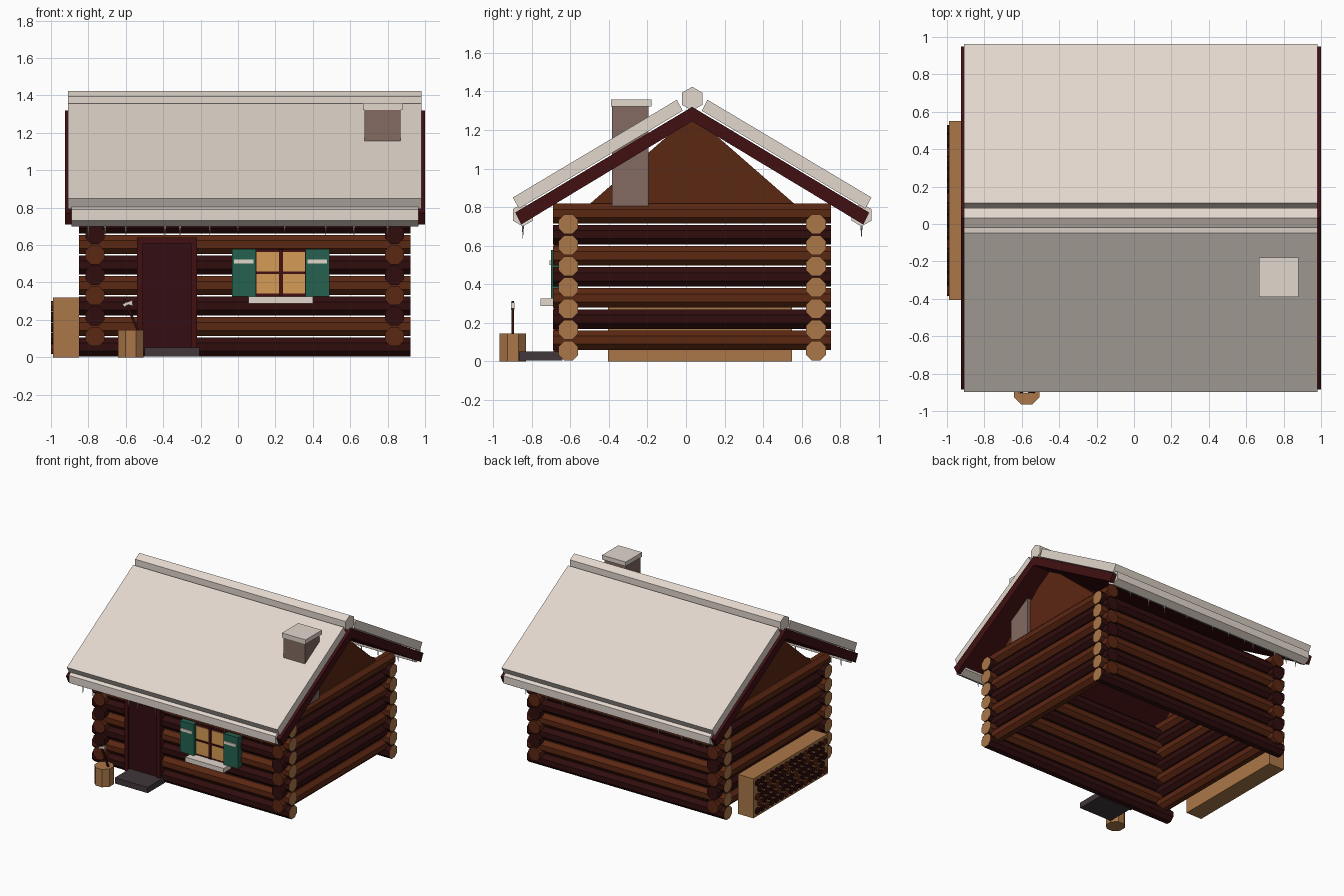
import bpy, bmesh, math, random
from mathutils import Vector

if "Cube" in bpy.data.objects:
    bpy.data.objects.remove(bpy.data.objects["Cube"])

random.seed(4)
CX, CY = 0.036, 0.032          # centre of the cabin


def material(name, rgb):
    m = bpy.data.materials.new(name)
    m.diffuse_color = (*rgb, 1)
    m.use_nodes = True
    m.node_tree.nodes["Principled BSDF"].inputs["Base Color"].default_value = m.diffuse_color
    return m


SNOW = material("snow", (0.76, 0.68, 0.61))
BROWN = material("brown_log", (0.105, 0.020, 0.006))
DARK = material("dark_log", (0.030, 0.004, 0.004))
RED = material("dark_red_trim", (0.052, 0.005, 0.006))
TAN = material("cut_wood", (0.40, 0.185, 0.065))
GREEN = material("green_shutter", (0.018, 0.12, 0.078))
GLOW = material("lit_window", (0.66, 0.33, 0.09))
STONE = material("chimney_stone", (0.23, 0.145, 0.12))
SLATE = material("step_slate", (0.052, 0.038, 0.042))
DOOR = material("door_wood", (0.032, 0.004, 0.007))


def prism(name, axis, pts, a, b, mat, end_mat=None, tip=1.0):
    """Extrude a 2D outline along an axis from a to b; tip scales the far end."""
    bm = bmesh.new()
    mid = [sum(p[i] for p in pts) / len(pts) for i in (0, 1)]

    def ring(t, s):
        out = []
        for p in pts:
            u, v = (mid[i] + (p[i] - mid[i]) * s for i in (0, 1))
            out.append(bm.verts.new({'x': (t, u, v), 'y': (u, t, v), 'z': (u, v, t)}[axis]))
        return out

    r0, r1 = ring(a, 1), ring(b, tip)
    n = len(pts)
    caps = [bm.faces.new(r0), bm.faces.new(r1)]
    for i in range(n):
        bm.faces.new((r0[i], r0[(i + 1) % n], r1[(i + 1) % n], r1[i]))
    if end_mat:
        for f in caps:
            f.material_index = 1
    bmesh.ops.recalc_face_normals(bm, faces=bm.faces)
    me = bpy.data.meshes.new(name)
    bm.to_mesh(me)
    bm.free()
    me.materials.append(mat)
    if end_mat:
        me.materials.append(end_mat)
    ob = bpy.data.objects.new(name, me)
    bpy.context.collection.objects.link(ob)
    return ob


def ngon(u, v, r, n, turn=0.5):
    return [(u + r * math.cos(2 * math.pi * (i + turn) / n),
             v + r * math.sin(2 * math.pi * (i + turn) / n)) for i in range(n)]


def box(name, x, y, z, mat):
    return prism(name, 'z', [(x[0], y[0]), (x[1], y[0]), (x[1], y[1]), (x[0], y[1])], z[0], z[1], mat)


def flip(pts):
    """Mirror a (y, z) outline front to back."""
    return [(2 * CY - y, z) for y, z in pts]


# Log walls: long logs and side logs interlock half a log apart
for i in range(7):
    for label, y in (("front", -0.61), ("back", 0.674)):
        prism(f"{label}_log", 'x', ngon(y, 0.055 + 0.1095 * i, 0.055, 8), -0.85, 0.922,
              BROWN if i % 2 else DARK, TAN)
    for label, x in (("left", -0.765), ("right", 0.837)):
        prism(f"{label}_log", 'y', ngon(x, 0.11 + 0.1095 * i, 0.055, 8), -0.69, 0.753,
              DARK if i % 2 else BROWN)

# Gable triangles above the side walls
for label, s in (("left", -1), ("right", 1)):
    prism(f"{label}_gable", 'x', [(CY - 0.55, 0.8), (CY + 0.55, 0.8), (CY, 1.28)],
          CX + s * 0.77, CX + s * 0.81, BROWN)

# Roof boards, snow blanket, eave snow and icicles on both slopes
roof = [(CY, 1.32), (CY, 1.245), (-0.855, 0.71), (-0.886, 0.772)]
blanket = [(-0.898, 0.85), (-0.866, 0.792), (-0.018, 1.3), (-0.047, 1.357)]
eave = ngon(-0.846, 0.76, 0.06, 6)
for label, side in (("front", list), ("back", flip)):
    prism(f"{label}_roof_boards", 'x', side(roof), -0.925, 1.0, RED)
    prism(f"{label}_roof_snow", 'x', side(blanket), -0.908, 0.982, SNOW)
    prism(f"{label}_eave_snow", 'x', side([(y, z) for y, z in ngon(-0.846, 0.76, 0.06, 6, 0.5)]),
          -0.89, 0.965, SNOW)
    y = side([(-0.846, 0)])[0][0]
    for x in (-0.8, -0.71, -0.6, -0.39, -0.31, -0.15, 0.0, 0.25, 0.47, 0.62, 0.8):
        prism(f"{label}_icicle", 'z', ngon(x, y, 0.007, 5), 0.715,
              random.uniform(0.635, 0.675), SNOW, tip=0.1)
prism("ridge_snow", 'x', ngon(CY, 1.362, 0.062, 6), -0.908, 0.982, SNOW)

# Chimney with snow cap
box("chimney", (0.677, 0.87), (-0.383, -0.195), (0.79, 1.33), STONE)
box("chimney_snow", (0.667, 0.88), (-0.39, -0.18), (1.322, 1.357), SNOW)

# Door and its frame
box("door_panel", (-0.51, -0.25), (-0.674, -0.6), (0.045, 0.61), DOOR)
for x in (-0.54, -0.25):
    box("door_post", (x, x + 0.032), (-0.686, -0.6), (0.03, 0.64), RED)
box("door_lintel", (-0.51, -0.25), (-0.686, -0.6), (0.605, 0.64), RED)
box("door_step", (-0.5, -0.205), (-0.865, -0.64), (0.005, 0.052), SLATE)

# Window with cross bars, shutters and a snowy sill
box("window_backing", (0.085, 0.375), (-0.676, -0.6), (0.325, 0.58), RED)
for x in (0.1, 0.241):
    for z in (0.34, 0.459):
        box("window_pane", (x, x + 0.118), (-0.682, -0.675), (z, z + 0.105), GLOW)
box("window_bar_upright", (0.218, 0.241), (-0.69, -0.675), (0.33, 0.575), RED)
box("window_bar_level", (0.1, 0.359), (-0.688, -0.675), (0.445, 0.459), RED)
for x in (-0.032, 0.362):
    box("shutter", (x, x + 0.127), (-0.7, -0.65), (0.325, 0.578), GREEN)
    box("shutter_snow", (x + 0.01, x + 0.115), (-0.708, -0.699), (0.5, 0.522), SNOW)
box("window_sill_snow", (0.055, 0.4), (-0.755, -0.64), (0.287, 0.325), SNOW)

# Firewood stack against the left wall: tan crate with staggered log ends
box("woodpile", (-0.99, -0.85), (-0.405, 0.55), (0.0, 0.32), TAN)
for row in range(5):
    for col in range(15 - row % 2):
        y = -0.358 + 0.0615 * col + (0.031 if row % 2 else 0)
        prism("firewood", 'x', ngon(y, 0.045 + 0.057 * row, 0.028, 7), -1.0, -0.95,
              BROWN if (row * 3 + col) % 4 == 0 else DARK)

# Chopping block with an axe leaning out of it
prism("chopping_block", 'z', ngon(-0.573, -0.898, 0.074, 8), 0.0, 0.145, TAN)
prism("axe_handle", 'y', [(-0.541, 0.14), (-0.529, 0.146), (-0.601, 0.312), (-0.613, 0.306)],
      -0.904, -0.892, DARK)
prism("axe_head", 'y', [(-0.618, 0.285), (-0.565, 0.305), (-0.562, 0.275), (-0.59, 0.282), (-0.608, 0.268)],
      -0.907, -0.889, SNOW)
